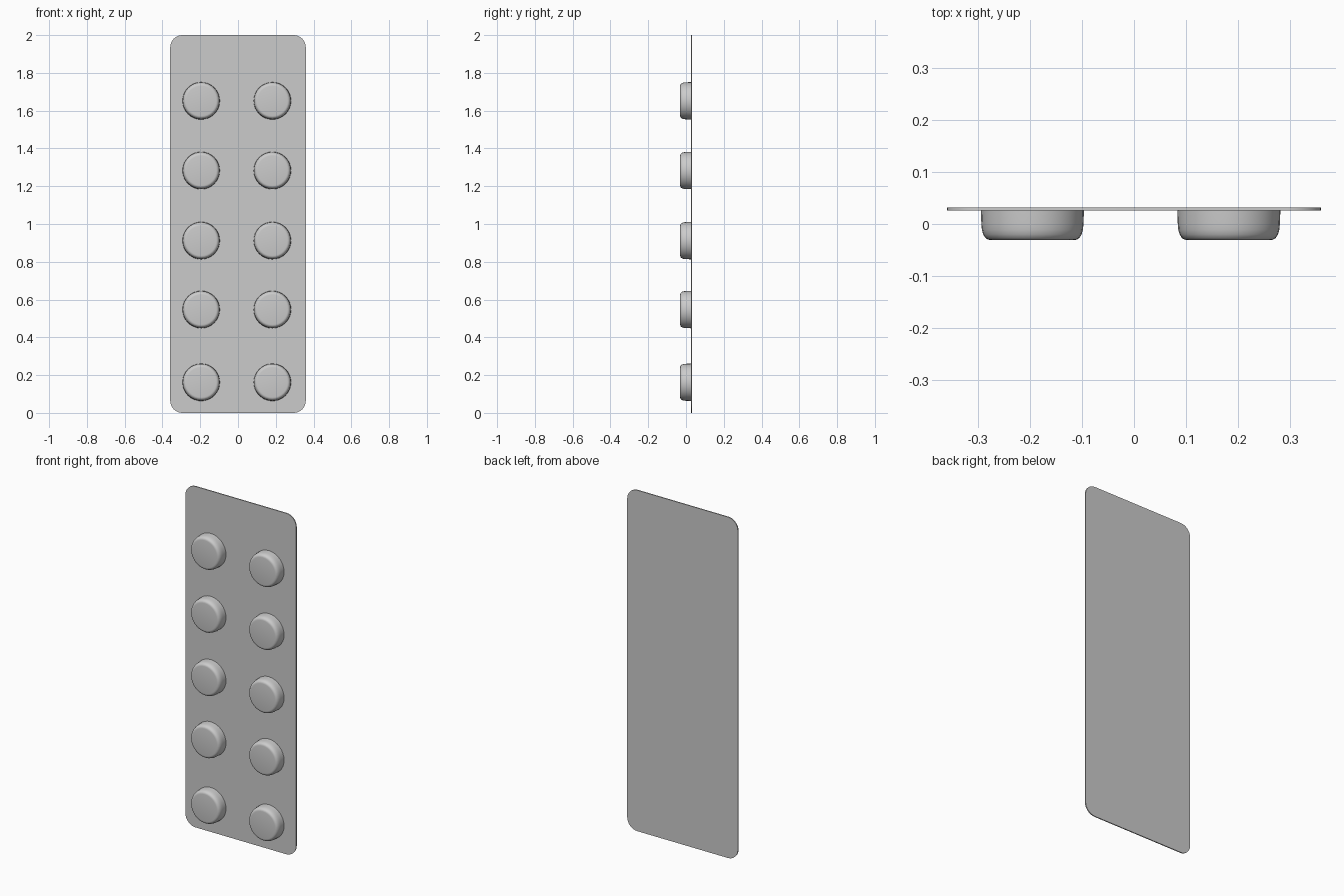
import bpy, bmesh
from math import sin, cos, pi

if "Cube" in bpy.data.objects:
    bpy.data.objects.remove(bpy.data.objects["Cube"])

HALF_W, HEIGHT, CORNER = 0.359, 2.0, 0.065
BACK, FRONT = 0.032, 0.026


def finish(name, bm):
    bmesh.ops.recalc_face_normals(bm, faces=bm.faces[:])
    mesh = bpy.data.meshes.new(name)
    bm.to_mesh(mesh)
    bm.free()
    ob = bpy.data.objects.new(name, mesh)
    bpy.context.collection.objects.link(ob)
    bpy.ops.object.select_all(action='DESELECT')
    ob.select_set(True)
    bpy.context.view_layer.objects.active = ob
    bpy.ops.object.shade_smooth_by_angle(angle=pi / 5)
    return ob


# Thin backing sheet with rounded corners
bm = bmesh.new()
outline = []
for i, (sx, sz) in enumerate([(1, 1), (-1, 1), (-1, -1), (1, -1)]):
    cx = sx * (HALF_W - CORNER)
    cz = HEIGHT / 2 + sz * (HEIGHT / 2 - CORNER)
    for k in range(9):
        a = (i + k / 8) * pi / 2
        outline.append(bm.verts.new((cx + CORNER * cos(a), BACK, cz + CORNER * sin(a))))
sheet = bm.faces.new(outline)
ext = bmesh.ops.extrude_face_region(bm, geom=[sheet], use_keep_orig=True)
moved = [g for g in ext["geom"] if isinstance(g, bmesh.types.BMVert)]
bmesh.ops.translate(bm, verts=moved, vec=(0, FRONT - BACK, 0))
finish("backing_sheet", bm)

# Round pocket: (radius, y) profile revolved about the y axis, open at the sheet
PROFILE = [(0.099, FRONT), (0.098, 0.0), (0.097, -0.011), (0.0945, -0.020),
           (0.090, -0.027), (0.085, -0.030), (0.079, -0.031)]
SEG = 32


def pocket_mesh():
    bm = bmesh.new()
    rings = [[bm.verts.new((r * cos(2 * pi * s / SEG), y, r * sin(2 * pi * s / SEG)))
              for s in range(SEG)] for r, y in PROFILE]
    for a, b in zip(rings, rings[1:]):
        for s in range(SEG):
            t = (s + 1) % SEG
            bm.faces.new((a[s], a[t], b[t], b[s]))
    bm.faces.new(rings[-1])
    bmesh.ops.recalc_face_normals(bm, faces=bm.faces[:])
    if bm.faces[-1:][0].normal.y > 0:
        bmesh.ops.reverse_faces(bm, faces=bm.faces[:])
    return bm


# Two columns of five pockets sharing one mesh
first = finish("pill_pocket", pocket_mesh())
spots = [(x, z) for z in (0.162, 0.547, 0.912, 1.283, 1.652) for x in (-0.195, 0.182)]
for i, (x, z) in enumerate(spots):
    ob = first
    if i:
        ob = first.copy()
        ob.name = f"pill_pocket_{i + 1}"
        bpy.context.collection.objects.link(ob)
    ob.location = (x, 0, z)
